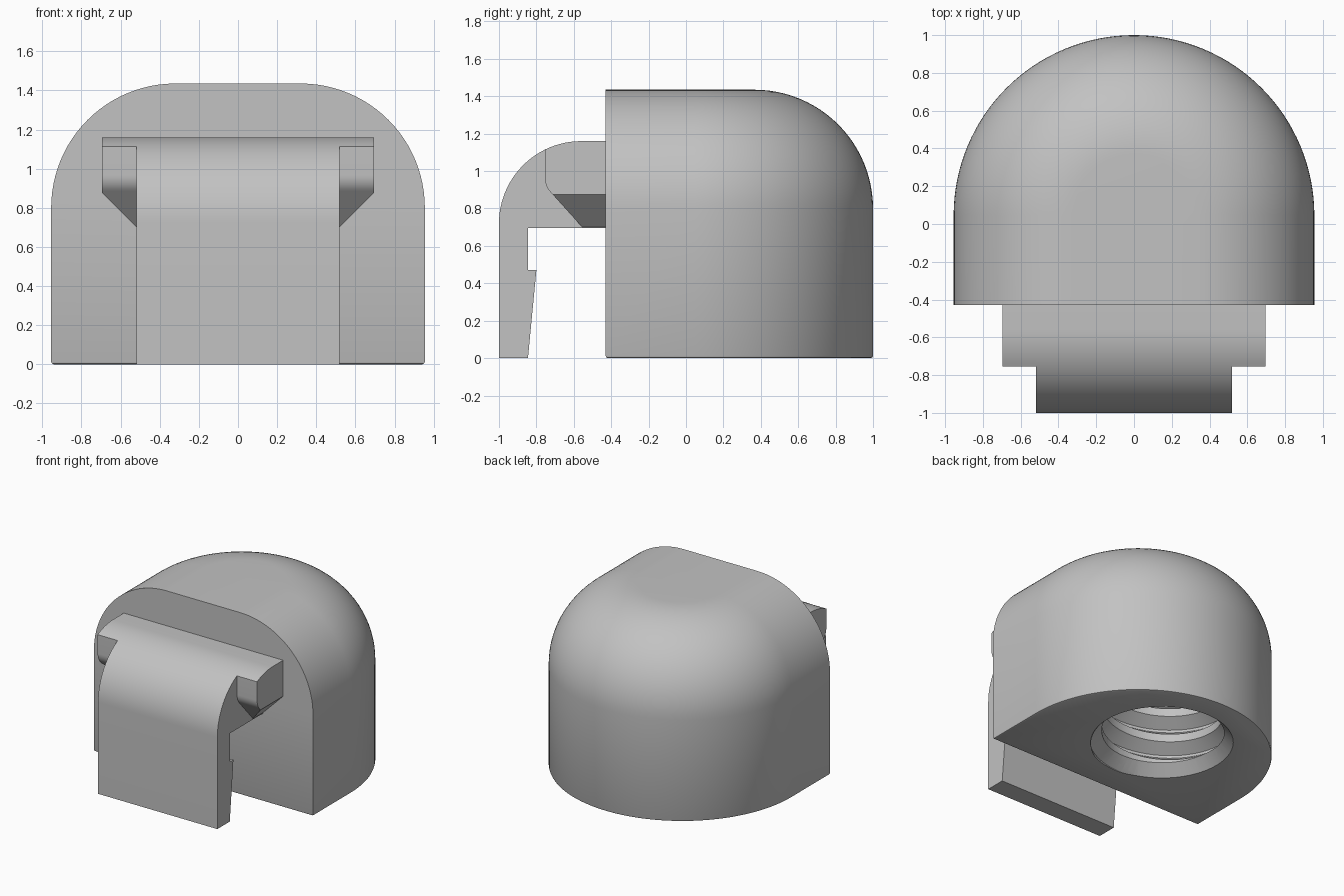
import bpy, bmesh, math
from mathutils import Vector

cube = bpy.data.objects.get("Cube")
if cube:
    bpy.data.objects.remove(cube, do_unlink=True)

grey = bpy.data.materials.new("light grey")
grey.use_nodes = True
COLOUR = (0.54, 0.54, 0.54, 1)
grey.diffuse_color = COLOUR
grey.node_tree.nodes["Principled BSDF"].inputs["Base Color"].default_value = COLOUR

R, TOP, FILLET, AXIS_Y, FRONT = 0.955, 1.435, 0.635, 0.045, -0.43


def finish(name, bm):
    bmesh.ops.recalc_face_normals(bm, faces=bm.faces)
    mesh = bpy.data.meshes.new(name)
    bm.to_mesh(mesh)
    bm.free()
    mesh.materials.append(grey)
    obj = bpy.data.objects.new(name, mesh)
    bpy.context.collection.objects.link(obj)
    return obj


def smooth(obj):
    bpy.ops.object.select_all(action="DESELECT")
    obj.select_set(True)
    bpy.context.view_layer.objects.active = obj
    bpy.ops.object.shade_smooth_by_angle(angle=math.radians(30))


def arc(cx, cy, r, start, end, n):
    angles = [math.radians(start + (end - start) * i / n) for i in range(n + 1)]
    return [(cx + r * math.cos(a), cy + r * math.sin(a)) for a in angles]


def extrude_x(points, x0, x1):
    """Prism from a (y, z) outline."""
    bm = bmesh.new()
    face = bm.faces.new([bm.verts.new((x0, y, z)) for y, z in points])
    new = bmesh.ops.extrude_face_region(bm, geom=[face])["geom"]
    verts = [g for g in new if isinstance(g, bmesh.types.BMVert)]
    bmesh.ops.translate(bm, vec=(x1 - x0, 0, 0), verts=verts)
    return bm


def loft(bm, rows):
    for a, b in zip(rows, rows[1:]):
        for i in range(len(a) - 1):
            bm.faces.new((a[i], a[i + 1], b[i + 1], b[i]))


# Body: domed profile swept along a U-shaped plan
def build_body():
    bm = bmesh.new()
    profile = [(R, 0)] + arc(R - FILLET, TOP - FILLET, FILLET, 0, 90, 24)
    stations = [(0, FRONT)] + [(math.pi * i / 64, AXIS_Y) for i in range(65)] + [(math.pi, FRONT)]
    rows = [[bm.verts.new((r * math.cos(a), y + r * math.sin(a), z)) for r, z in profile]
            for a, y in stations]
    loft(bm, rows)
    bm.faces.new([row[-1] for row in rows])
    base = bm.faces.new([row[0] for row in rows])
    bm.faces.new(rows[0] + rows[-1][::-1])
    bmesh.ops.recalc_face_normals(bm, faces=bm.faces)
    bmesh.ops.bevel(bm, geom=list(base.edges), offset=0.013, segments=2,
                    profile=0.5, affect="EDGES", clamp_overlap=True)
    return finish("body", bm)


# Cutter for the threaded bore: helical surface closed by two caps
def build_thread_cutter(cy, minor, major, pitch, turns, z0, steps=64):
    bm = bmesh.new()
    shape = [(0, minor), (0.3, minor), (0.6, major), (0.7, major)]
    levels = [(k + f, r) for k in range(turns) for f, r in shape] + [(turns, minor)]
    rows = []
    for i in range(steps + 1):
        t = i / steps
        a = 2 * math.pi * t
        rows.append([bm.verts.new((r * math.cos(a), cy + r * math.sin(a), z0 + pitch * (f + t)))
                     for f, r in levels])
    loft(bm, rows)
    for end, zc in ((0, z0), (-1, z0 + pitch * (turns + 0.5))):
        centre = bm.verts.new((0, cy, zc))
        for a, b in zip(rows, rows[1:]):
            bm.faces.new((centre, a[end], b[end]))
        # Step between the first and last column of the helix
        seam = rows[0][:5] if end == 0 else rows[-1][-5:]
        bm.faces.new([centre] + seam)
    bmesh.ops.remove_doubles(bm, verts=bm.verts, dist=1e-5)
    return finish("thread_cutter", bm)


def build_chamfer_cutter(cy):
    bm = bmesh.new()
    bmesh.ops.create_cone(bm, cap_ends=True, segments=64, radius1=0.56, radius2=0.41, depth=0.15)
    bmesh.ops.translate(bm, vec=(0, cy, 0.025), verts=bm.verts)
    return finish("chamfer_cutter", bm)


body = build_body()
BORE_Y = 0.31
for cutter in (build_thread_cutter(BORE_Y, 0.43, 0.52, 0.21, 6, -0.3), build_chamfer_cutter(BORE_Y)):
    mod = body.modifiers.new("bore", "BOOLEAN")
    mod.operation = "DIFFERENCE"
    mod.solver = "EXACT"
    mod.object = cutter
    cutter.hide_render = True
    bpy.context.view_layer.objects.active = body
    bpy.ops.object.modifier_apply(modifier=mod.name)
    bpy.data.objects.remove(cutter, do_unlink=True)
smooth(body)

# Clip: curved arm hanging in front of the body, with a small inner catch
crown = arc(-0.56, 0.72, 0.44, 90, 180, 24)
clip_outline = [(FRONT, 1.16)] + crown + [(-1, 0), (-0.845, 0), (-0.8, 0.47), (-0.845, 0.47),
                                          (-0.845, 0.695), (FRONT, 0.695)]
smooth(finish("clip", extrude_x(clip_outline, -0.52, 0.52)))

# Side lugs: follow the crown, with a rounded nose and a sloped underside
shoulder = [p for p in crown if p[0] > -0.75] + [(-0.755, 1.114)]
nose = arc(-0.64, 0.966, 0.115, 180, 225, 6)
lug_outline = [(FRONT, 1.16)] + shoulder + nose + [(-0.555, 0.7), (FRONT, 0.7)]
for side, name in ((1, "left_lug"), (-1, "right_lug")):
    bm = extrude_x(lug_outline, side * 0.52, side * 0.695)
    cut = bmesh.ops.bisect_plane(bm, geom=bm.verts[:] + bm.edges[:] + bm.faces[:], dist=1e-5,
                                 plane_co=Vector((side * 0.52, 0, 0.701)),
                                 plane_no=Vector((side, 0, -1)), clear_outer=True)
    edges = [e for e in cut["geom_cut"] if isinstance(e, bmesh.types.BMEdge)]
    bmesh.ops.holes_fill(bm, edges=[e for e in edges if e.is_boundary], sides=0)
    smooth(finish(name, bm))
